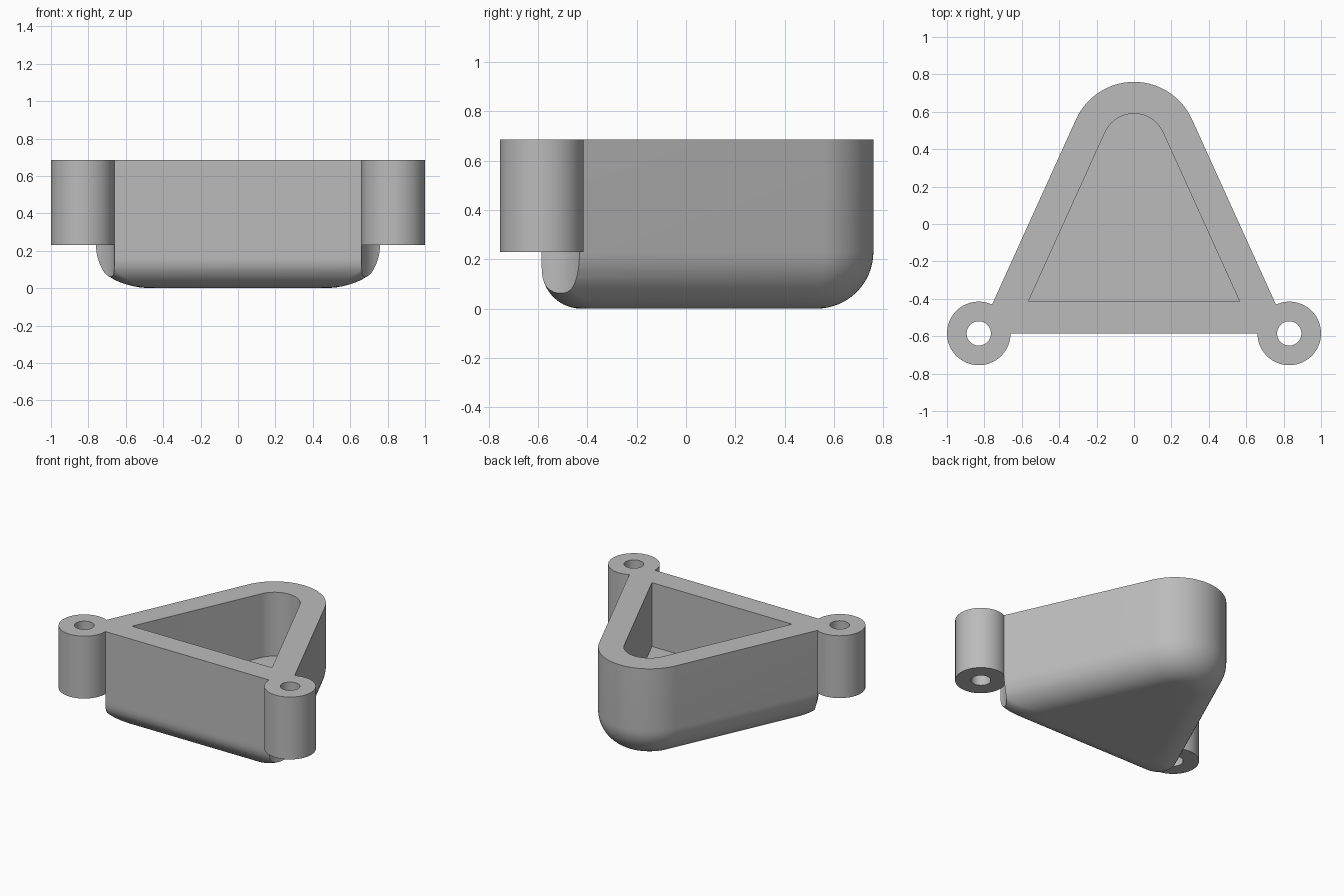
import bpy, bmesh
from math import sin, cos, pi, atan2
from mathutils import Vector

if "Cube" in bpy.data.objects:
    bpy.data.objects.remove(bpy.data.objects["Cube"])

TOP, FRONT, APEX_Y, APEX_R = 0.685, -0.585, 0.42, 0.34
WALL, FLOOR = 0.17, 0.22
BOSS_X, BOSS_R, HOLE_R, BOSS_Z = 0.83, 0.17, 0.065, 0.23
SIDE_FILLET, FRONT_FILLET, CORNER = 0.23, 0.16, 0.08
TILT = atan2(0.413, 0.911)          # direction the slanted side walls face

grey = bpy.data.materials.new("light grey")
grey.use_nodes = True
grey.diffuse_color = (0.5, 0.5, 0.5, 1)
grey.node_tree.nodes["Principled BSDF"].inputs["Base Color"].default_value = (0.5, 0.5, 0.5, 1)


def arc(cx, cy, r, a0, a1, steps):
    angles = [a0 + (a1 - a0) * i / steps for i in range(steps + 1)]
    return [(cx + r * cos(a), cy + r * sin(a)) for a in angles]


def outline(side, front, corner):
    """Rounded triangle, inset from the outer walls."""
    r = APEX_R - side
    y = FRONT + front + corner
    x = (r - corner - sin(TILT) * (y - APEX_Y)) / cos(TILT)
    return (arc(x, y, corner, -pi / 2, TILT, 8)
            + arc(0, APEX_Y, r, TILT, pi - TILT, 32)
            + arc(-x, y, corner, pi - TILT, 1.5 * pi, 8))


def circle(x, r):
    return arc(x, FRONT, r, 0, 2 * pi, 64)[:-1]


def loft(name, sections, closed=False):
    """Skin a list of (outline, height) sections."""
    bm = bmesh.new()
    rings = [[bm.verts.new((x, y, z)) for x, y in pts] for pts, z in sections]
    pairs = list(zip(rings, rings[1:]))
    if closed:
        pairs.append((rings[-1], rings[0]))
    else:
        bm.faces.new(rings[0][::-1])
        bm.faces.new(rings[-1])
    for a, b in pairs:
        for i in range(len(a)):
            j = (i + 1) % len(a)
            bm.faces.new((a[i], a[j], b[j], b[i]))
    bmesh.ops.remove_doubles(bm, verts=bm.verts, dist=1e-5)
    bmesh.ops.recalc_face_normals(bm, faces=bm.faces)
    mesh = bpy.data.meshes.new(name)
    bm.to_mesh(mesh)
    bm.free()
    mesh.materials.append(grey)
    obj = bpy.data.objects.new(name, mesh)
    bpy.context.collection.objects.link(obj)
    return obj


def activate(obj):
    bpy.ops.object.select_all(action="DESELECT")
    obj.select_set(True)
    bpy.context.view_layer.objects.active = obj


def inset(radius, z):
    """Inset of a quarter-round fillet at height z."""
    h = max(radius - z, 0)
    return radius - max(radius * radius - h * h, 0) ** 0.5


# Hollow body with filleted underside, flat rim and flat-floored pocket
sections = []
for i in range(17):
    z = SIDE_FILLET * (1 - cos(pi / 2 * i / 16))
    sections.append((outline(inset(SIDE_FILLET, z), inset(FRONT_FILLET, z), CORNER), z))
sections.append((outline(0, 0, CORNER), TOP))
pocket = outline(WALL, WALL, 0)
sections += [(pocket, TOP), (pocket, FLOOR)]
body = loft("body", sections)

# Screw bosses, with the body cut away around and below them
parts = [body]
for side, x in (("left", BOSS_X), ("right", -BOSS_X)):
    ring = circle(x, BOSS_R)
    hole = circle(x, HOLE_R)
    cutter = loft("clearance_cutter", [(circle(x, BOSS_R - 0.001), -0.1),
                                       (circle(x, BOSS_R - 0.001), TOP + 0.1)])
    cutter.hide_render = True
    cut = body.modifiers.new("clearance", "BOOLEAN")
    cut.operation, cut.object, cut.solver = "DIFFERENCE", cutter, "EXACT"
    activate(body)
    bpy.ops.object.modifier_apply(modifier=cut.name)
    bpy.data.objects.remove(cutter)
    parts.append(loft(side + "_screw_boss", [(ring, BOSS_Z), (ring, TOP),
                                             (hole, TOP), (hole, BOSS_Z)], closed=True))

for part in parts:
    activate(part)
    bpy.ops.object.shade_smooth_by_angle(angle=pi / 6)
